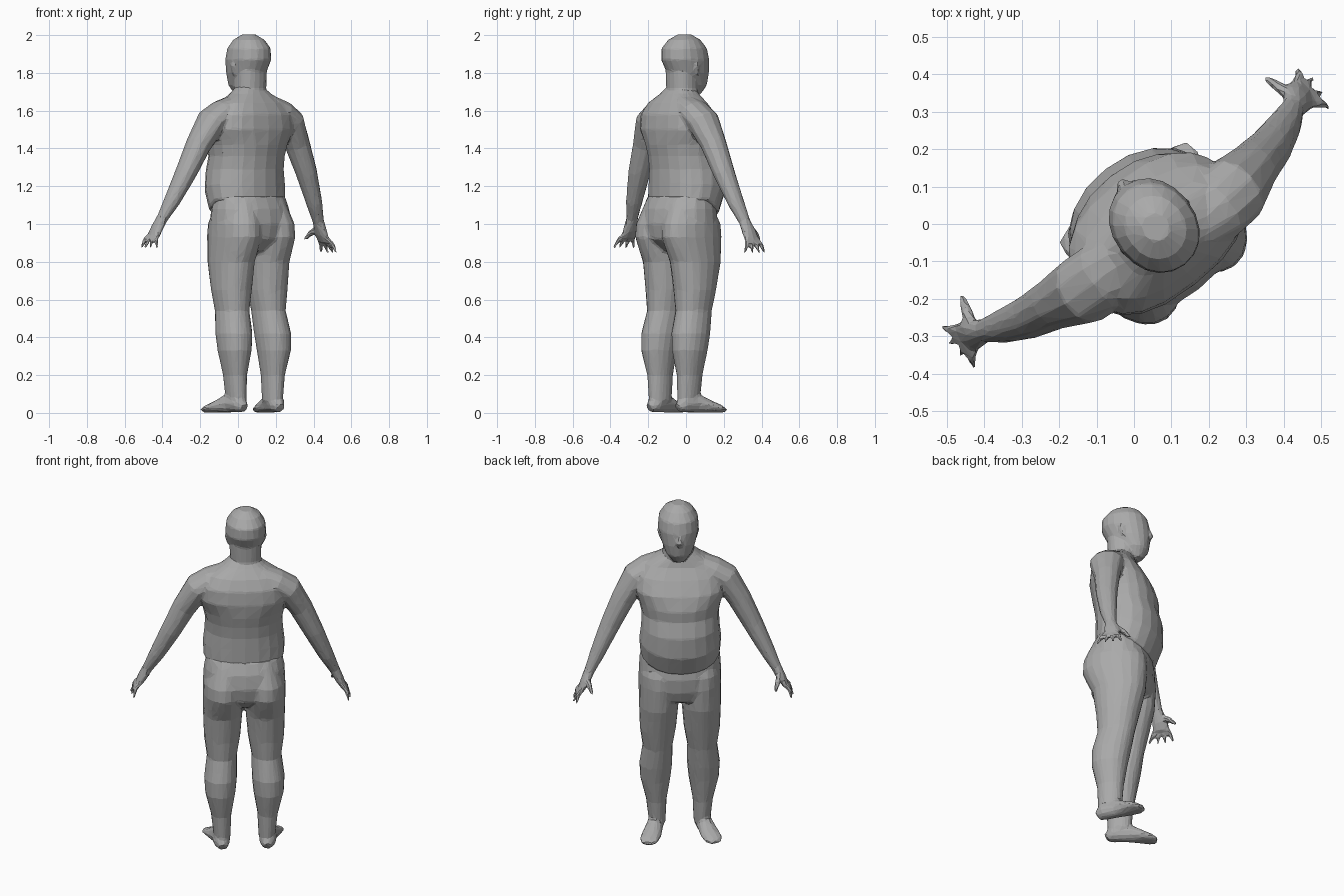
import bpy, bmesh, math
from mathutils import Vector, Matrix

if "Cube" in bpy.data.objects:
    bpy.data.objects.remove(bpy.data.objects["Cube"])

grey = bpy.data.materials.new("stone_grey")
grey.use_nodes = True
colour = (0.4, 0.4, 0.4, 1)
grey.diffuse_color = colour
grey.node_tree.nodes["Principled BSDF"].inputs["Base Color"].default_value = colour

# The figure stands turned, with its own axes: x across, y forward
PLACE = Matrix.Rotation(math.radians(38), 4, "Z") @ Matrix.Translation((0.03, 0, 0))


def loft(bm, rings):
    """Skin a list of point rings into a closed volume."""
    loops = [[bm.verts.new(PLACE @ Vector(p)) for p in ring] for ring in rings]
    n = len(loops[0])
    faces = [bm.faces.new(loops[0][::-1]), bm.faces.new(loops[-1])]
    for a, b in zip(loops, loops[1:]):
        for i in range(n):
            j = (i + 1) % n
            faces.append(bm.faces.new((a[i], a[j], b[j], b[i])))
    bmesh.ops.recalc_face_normals(bm, faces=faces)


def level_ring(z, x, half, back, front, drop=0.0, power=0.9, n=20):
    """Horizontal rounded ring; drop lowers its front edge."""
    ring = []
    for k in range(n):
        t = math.tau * k / n
        c, s = math.cos(t), math.sin(t)
        c = math.copysign(abs(c) ** power, c)
        s = math.copysign(abs(s) ** power, s)
        y = (front + back) / 2 + s * (front - back) / 2
        ring.append((x + half * c, y, z - drop * max(s, 0)))
    return ring


def tube(bm, stations, ref, n=10):
    """Tube through stations of (x, y, z, radius along ref, other radius)."""
    pts = [Vector(s[:3]) for s in stations]
    rings = []
    for i, s in enumerate(stations):
        d = (pts[min(i + 1, len(pts) - 1)] - pts[max(i - 1, 0)]).normalized()
        a = Vector(ref)
        a = (a - d * a.dot(d)).normalized()
        b = d.cross(a)
        rings.append([pts[i] + a * s[3] * math.cos(math.tau * k / n)
                      + b * s[4] * math.sin(math.tau * k / n) for k in range(n)])
    loft(bm, rings)


def sculpt(name, bm, voxel, ratio):
    """Fuse the volumes into one skin and facet it coarsely."""
    mesh = bpy.data.meshes.new(name)
    bm.to_mesh(mesh)
    bm.free()
    mesh.materials.append(grey)
    obj = bpy.data.objects.new(name, mesh)
    bpy.context.collection.objects.link(obj)
    fuse = obj.modifiers.new("fuse", "REMESH")
    fuse.mode = "VOXEL"
    fuse.voxel_size = voxel
    soften = obj.modifiers.new("soften", "SMOOTH")
    soften.factor = 0.5
    soften.iterations = 5
    facet = obj.modifiers.new("facet", "DECIMATE")
    facet.ratio = ratio


# Torso with overhanging belly and broad upper back
upper = bmesh.new()
torso = [(1.11, .195, -.175, .07, .09), (1.13, .22, -.2, .118, .09),
         (1.21, .224, -.2, .16, .06), (1.29, .214, -.2, .163, .02),
         (1.36, .212, -.208, .138, 0), (1.42, .225, -.22, .14, 0),
         (1.5, .25, -.228, .115, 0), (1.58, .24, -.22, .07, 0),
         (1.64, .195, -.19, .03, 0), (1.69, .115, -.15, .015, 0),
         (1.73, .07, -.12, 0, 0)]
loft(upper, [level_ring(z, 0, h, b, f, d, .8 if z > 1.45 else .93) for z, h, b, f, d in torso])

# Hips, legs and splayed feet
lower = bmesh.new()
hips = [(1.15, .205, -.2, .075), (1.08, .22, -.232, .1), (1.0, .225, -.245, .115),
        (.92, .218, -.23, .11), (.86, .16, -.16, .09), (.84, .08, -.1, .06)]
loft(lower, [level_ring(z, 0, h, b, f) for z, h, b, f in hips])
leg = [(1.12, .1, .08, -.2, .05), (1.0, .112, .112, -.25, .1),
       (.93, .114, .112, -.255, .105), (.87, .115, .11, -.23, .1),
       (.8, .116, .108, -.198, .095), (.65, .12, .099, -.177, .06),
       (.54, .122, .082, -.17, .035), (.42, .13, .09, -.2, .015),
       (.33, .132, .083, -.2, -.003), (.2, .127, .056, -.172, -.025),
       (.06, .122, .045, -.167, -.035)]
foot = [(.12, -.172, .025, .05), (.124, -.14, .046, .09), (.137, -.06, .046, .105),
        (.159, .015, .055, .065), (.178, .065, .053, .042), (.188, .095, .032, .026)]

# Arm stations: the left one hangs a little closer to the body
arm = [(.09, -.08, 1.635, .075, .055), (.18, -.08, 1.59, .095, .07),
       (.25, -.075, 1.545, .095, .075), (.325, -.058, 1.42, .072, .066),
       (.4, -.045, 1.27, .06, .056), (.475, -.02, 1.12, .046, .042),
       (.522, .002, 1.03, .032, .029), (.552, .014, .97, .045, .025),
       (.574, .018, .93, .047, .017)]

# Head, neck and nose
head = bmesh.new()
neck = [(1.66, .1, -.145, .02), (1.72, .085, -.135, .025), (1.84, .088, -.14, .02)]
loft(head, [level_ring(z, .008, h, b, f) for z, h, b, f in neck])
skull = [(1.685, .035, -.01, .055), (1.735, .072, -.06, .088), (1.8, .097, -.135, .098),
         (1.87, .112, -.17, .096), (1.93, .106, -.168, .082), (1.975, .078, -.13, .045),
         (2.003, .035, -.08, -.005)]
loft(head, [level_ring(z, .01, h, b, f, 0, .95) for z, h, b, f in skull])
tube(head, [(.01, .085, 1.87, .009, .009), (.01, .102, 1.82, .02, .016),
            (.01, .088, 1.795, .014, .01)], (1, 0, 0), 6)

for side in (-1, 1):
    reach = .95 if side > 0 else 1.0
    shift = -.02 * side
    droop = .025 * max(side, 0)

    def at(x, y, z, a, b):
        # the lower arm of the left side droops slightly
        return (side * x * reach, y + shift, z - droop * max(0, (x - .4) / .2), a, b)

    tube(upper, [at(*s) for s in arm], (0, 1, 0), 12)

    # Four spread fingers and a forward thumb
    for k in range(4):
        w = (k - 1.5) / 1.5
        tube(upper, [at(.565, .016 + .032 * w, .945, .014, .014),
                     at(.593, .014 + .047 * w, .915, .014, .013),
                     at(.622 - .02 * abs(w), .01 + .068 * w, .872, .007, .007)], (0, 1, 0), 6)
    tube(upper, [at(.54, .03, .995, .018, .018), at(.525, .075, .965, .017, .016),
                 at(.512, .11, .93, .009, .009)], (1, 0, 0), 6)

    loft(lower, [level_ring(z, side * x, h, b, f, 0, .95) for z, x, h, b, f in leg])
    tube(lower, [(side * x, y, h / 2, w, h / 2) for x, y, w, h in foot], (1, 0, 0))

    # Ear
    tube(head, [(.01 + side * .1, -.045, 1.86, .01, .012),
                (.01 + side * .104, -.04, 1.84, .012, .018),
                (.01 + side * .092, -.03, 1.79, .008, .01)], (1, 0, 0), 6)

sculpt("upper_body", upper, .008, .035)
sculpt("lower_body", lower, .009, .035)
sculpt("head", head, .007, .04)
